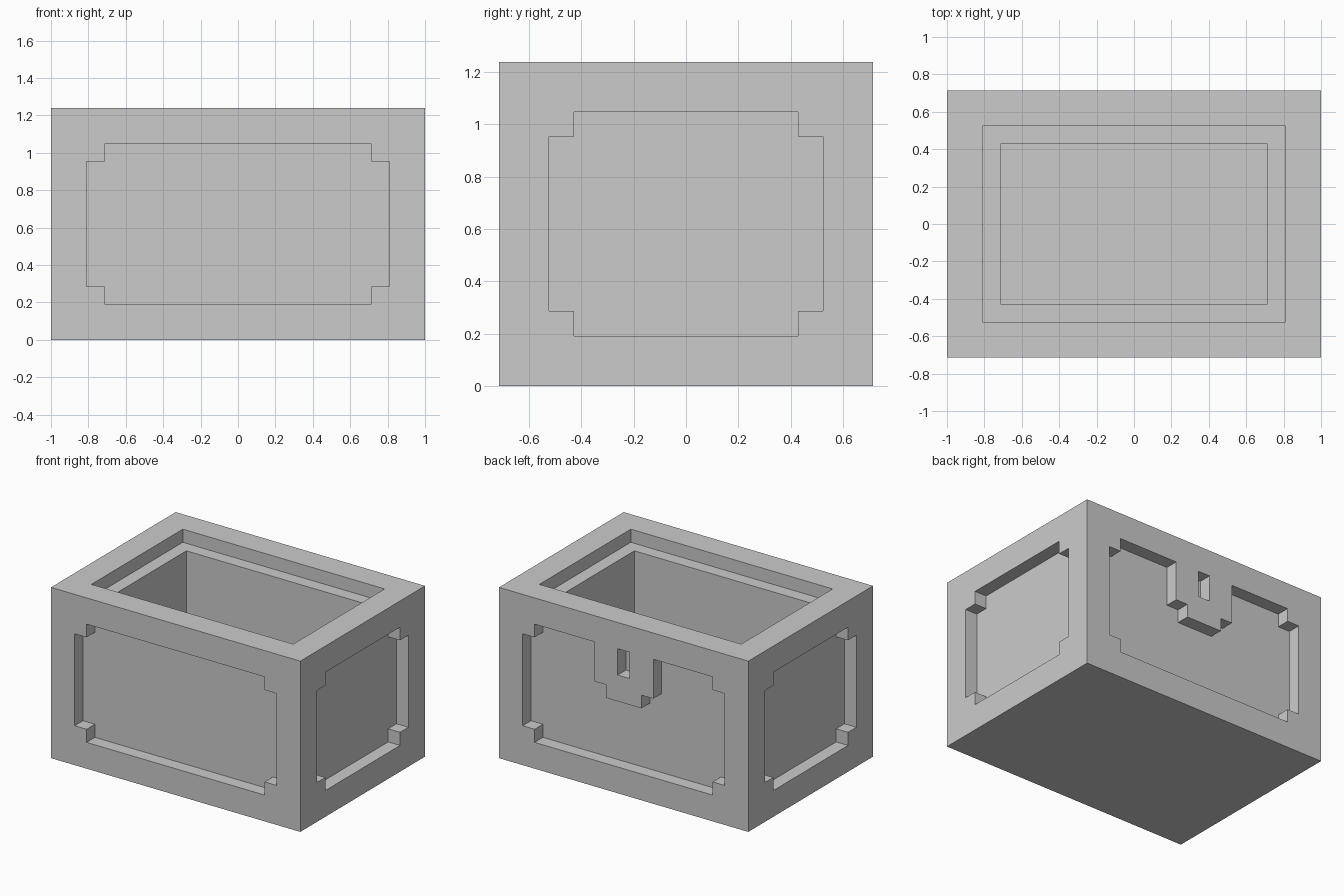
import bpy
import bmesh
from math import radians
from mathutils import Matrix

default_cube = bpy.data.objects.get("Cube")
if default_cube:
    bpy.data.objects.remove(default_cube, do_unlink=True)

UNIT = 2 / 21                       # the box is laid out on a 21 x 15 x 13 grid
WIDTH, DEPTH, HEIGHT = 21, 15, 13

grey = bpy.data.materials.new("plain grey")
grey.use_nodes = True
grey.diffuse_color = (0.6, 0.6, 0.6, 1)
grey.node_tree.nodes["Principled BSDF"].inputs["Base Color"].default_value = (0.6, 0.6, 0.6, 1)


def add_object(name, bm):
    bmesh.ops.recalc_face_normals(bm, faces=bm.faces)
    bmesh.ops.scale(bm, vec=(UNIT, UNIT, UNIT), verts=bm.verts)
    mesh = bpy.data.meshes.new(name)
    bm.to_mesh(mesh)
    bm.free()
    mesh.materials.append(grey)
    obj = bpy.data.objects.new(name, mesh)
    bpy.context.scene.collection.objects.link(obj)
    return obj


def add_box(name, width, depth, bottom, top):
    bm = bmesh.new()
    place = Matrix.Translation((0, 0, (bottom + top) / 2)) @ Matrix.Diagonal((width, depth, top - bottom, 1))
    bmesh.ops.create_cube(bm, size=1, matrix=place)
    return add_object(name, bm)


def add_side_cutter(name, half_outline, distance, angle):
    """Mirror a half outline and extrude it one unit into a side wall."""
    outline = half_outline + [(-u, z) for u, z in reversed(half_outline)]
    bm = bmesh.new()
    face = bm.faces.new([bm.verts.new((u, 1 - distance, z)) for u, z in outline])
    grown = bmesh.ops.extrude_face_region(bm, geom=[face], use_keep_orig=True)
    moved = [v for v in grown["geom"] if isinstance(v, bmesh.types.BMVert)]
    bmesh.ops.translate(bm, vec=(0, -2, 0), verts=moved)
    bmesh.ops.rotate(bm, cent=(0, 0, 0), matrix=Matrix.Rotation(radians(angle), 3, "Z"), verts=bm.verts)
    return add_object(name, bm)


def panel_outline(half):
    """Half of a panel with one square step in each corner."""
    return [(half - 1, 2), (half - 1, 3), (half, 3), (half, 10), (half - 1, 10), (half - 1, 11)]


# Solid box
box = add_box("open_box", WIDTH, DEPTH, 0, HEIGHT)

# Lid rebate and inner cavity
cutters = [
    add_box("lid_rebate_cutter", 17, 11, HEIGHT - 1, HEIGHT + 1),
    add_box("cavity_cutter", 15, 9, 3, HEIGHT + 2),
]

# Recessed side panels; the back one leaves a stepped latch plate standing
latch = [(2.5, 11), (2.5, 8), (1.5, 8), (1.5, 7)]
cutters += [
    add_side_cutter("front_panel_cutter", panel_outline(8.5), DEPTH / 2, 0),
    add_side_cutter("right_panel_cutter", panel_outline(5.5), WIDTH / 2, 90),
    add_side_cutter("back_panel_cutter", panel_outline(8.5) + latch, DEPTH / 2, 180),
    add_side_cutter("left_panel_cutter", panel_outline(5.5), WIDTH / 2, 270),
]

# Keyhole slot in the latch plate
cutters.append(add_side_cutter("keyhole_cutter", [(0.5, 9), (0.5, 11)], DEPTH / 2, 180))

for cutter in cutters:
    cutter.hide_render = True
    cut = box.modifiers.new(cutter.name, "BOOLEAN")
    cut.operation = "DIFFERENCE"
    cut.solver = "EXACT"
    cut.object = cutter

# Bake the cuts and remove the cutters
bpy.context.view_layer.update()
graph = bpy.context.evaluated_depsgraph_get()
carved = bpy.data.meshes.new_from_object(box.evaluated_get(graph))
box.modifiers.clear()
box.data = carved
for cutter in cutters:
    bpy.data.objects.remove(cutter, do_unlink=True)
